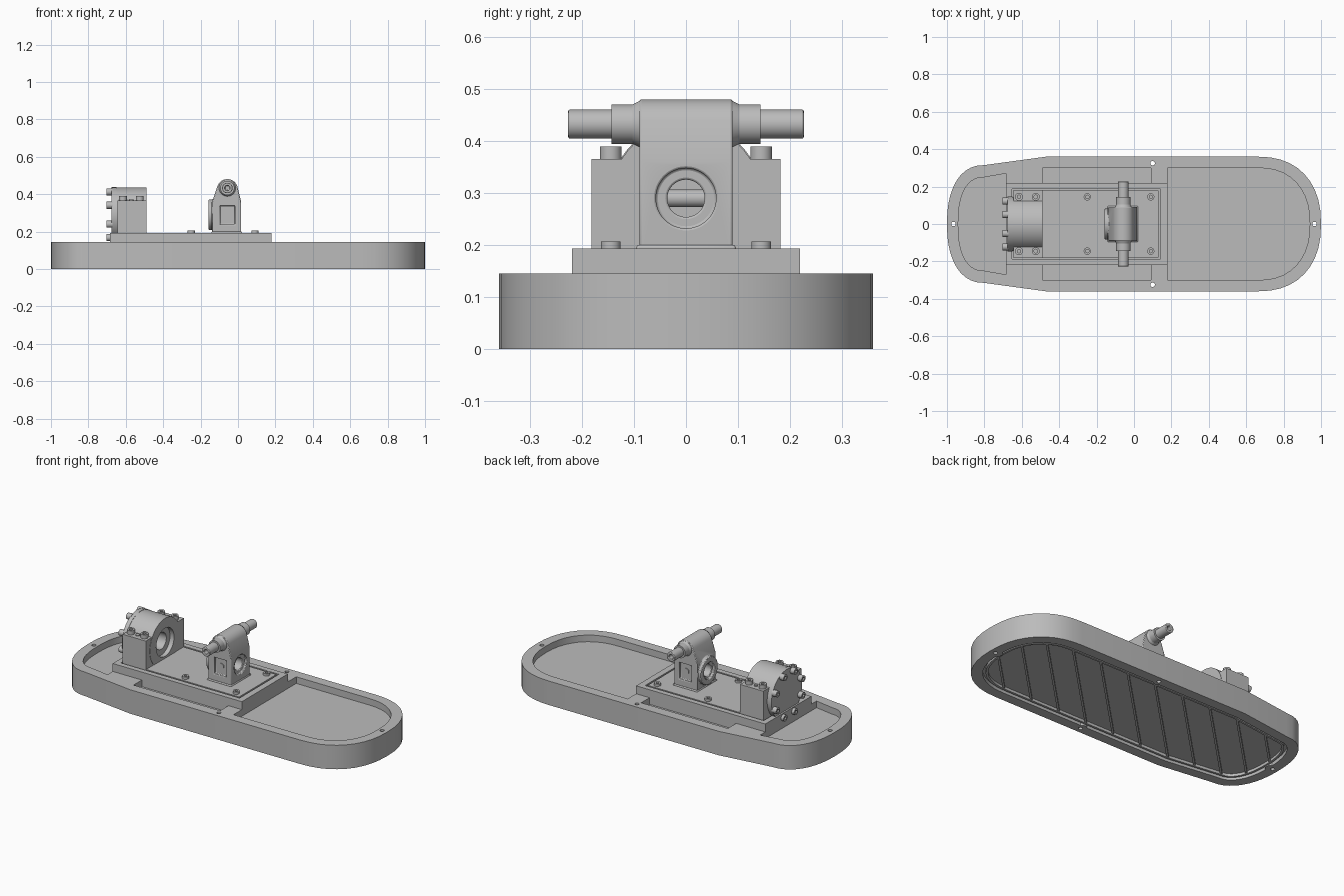
import bpy, bmesh, math
from mathutils import Matrix, Vector

old = bpy.data.objects.get("Cube")
if old:
    bpy.data.objects.remove(old, do_unlink=True)

grey = bpy.data.materials.new("machined_grey")
grey.use_nodes = True
GREY = (0.5, 0.5, 0.5, 1)
grey.diffuse_color = GREY
grey.node_tree.nodes["Principled BSDF"].inputs["Base Color"].default_value = GREY


def finish(name, bm):
    bmesh.ops.recalc_face_normals(bm, faces=bm.faces)
    me = bpy.data.meshes.new(name)
    bm.to_mesh(me)
    bm.free()
    me.materials.append(grey)
    ob = bpy.data.objects.new(name, me)
    bpy.context.collection.objects.link(ob)
    return ob


def box(name, x0, x1, y0, y1, z0, z1, turn=0):
    bm = bmesh.new()
    bmesh.ops.create_cube(bm, size=1)
    mid = Vector((x0 + x1, y0 + y1, z0 + z1)) / 2
    size = Matrix.Diagonal((x1 - x0, y1 - y0, z1 - z0, 1))
    bm.transform(Matrix.Translation(mid) @ Matrix.Rotation(turn, 4, "Z") @ size)
    return finish(name, bm)


def rod(name, axis, centre, r, a, b, sides=32, r2=None):
    """Cylinder from a to b along an axis; centre gives the other coordinates."""
    bm = bmesh.new()
    bmesh.ops.create_cone(bm, cap_ends=True, segments=sides, radius1=r,
                          radius2=r if r2 is None else r2, depth=b - a)
    turn = {"X": Matrix.Rotation(math.pi / 2, 4, "Y"),
            "Y": Matrix.Rotation(-math.pi / 2, 4, "X"), "Z": Matrix()}[axis]
    pos = Vector(centre)
    pos["XYZ".index(axis)] = (a + b) / 2
    bm.transform(Matrix.Translation(pos) @ turn)
    return finish(name, bm)


def prism(name, pts, a, b, axis="Z"):
    """Extrude a flat outline along z, or an x-z outline along y."""
    bm = bmesh.new()
    place = (lambda u, v: (u, v, a)) if axis == "Z" else (lambda u, v: (u, a, v))
    face = bm.faces.new([bm.verts.new(place(u, v)) for u, v in pts])
    out = bmesh.ops.extrude_face_region(bm, geom=[face])["geom"]
    step = (0, 0, b - a) if axis == "Z" else (0, b - a, 0)
    bmesh.ops.translate(bm, vec=step, verts=[g for g in out if isinstance(g, bmesh.types.BMVert)])
    return finish(name, bm)


def combine(ob, other, mode="DIFFERENCE"):
    mod = ob.modifiers.new("bool", "BOOLEAN")
    mod.operation, mod.object, mod.solver = mode, other, "EXACT"
    dg = bpy.context.evaluated_depsgraph_get()
    me = bpy.data.meshes.new_from_object(ob.evaluated_get(dg))
    ob.modifiers.clear()
    ob.data = me
    bpy.data.objects.remove(other, do_unlink=True)


def bevel(ob, width, segments=2):
    mod = ob.modifiers.new("bevel", "BEVEL")
    mod.width, mod.segments, mod.limit_method, mod.angle_limit = width, segments, "ANGLE", 0.8


def rounded_end(cx, a, b, n, steps=20):
    """Squarish half ellipse from y = -b to y = b; negative a bulges to -x."""
    pts = []
    for i in range(steps + 1):
        t = -math.pi / 2 + math.pi * i / steps
        c, s = max(math.cos(t), 0), math.sin(t)
        pts.append((cx + a * c ** (2 / n), math.copysign(b * abs(s) ** (2 / n), s)))
    return pts


def outline(inset):
    right = rounded_end(0.66, 0.34 - inset, 0.36 - inset, 2.3)
    left = rounded_end(-0.8, -(0.2 - inset), 0.315 - inset, 2.3)[::-1]
    side = 0.36 - inset
    return right + [(-0.47, side)] + left + [(-0.47, -side)]


# Base tray with pockets in the top
TOP, FLOOR, DECK, AXIS = 0.145, 0.105, 0.193, 0.29
base = prism("base_tray", outline(0), 0, TOP)
right_end = rounded_end(0.66, 0.28, 0.3, 2.3)
combine(base, prism("cut", right_end + [(0.18, 0.3), (0.18, -0.3)], FLOOR, 0.3))
left_end = rounded_end(-0.8, -0.14, 0.25, 2.4)[::-1]
combine(base, prism("cut", left_end + [(-0.685, -0.27), (-0.685, 0.27)], FLOOR, 0.3))
for s in (-1, 1):
    y0, y1 = sorted((s * 0.2, s * 0.3))
    combine(base, box("cut", -0.49, 0.09, y0, y1, FLOOR, 0.3))

# Underside recess, with bosses around the four fixing holes
combine(base, prism("cut", outline(0.06), -0.1, 0.022))
holes = [(0.965, 0), (-0.965, 0), (0.1, 0.325), (0.1, -0.325)]
for x, y in holes:
    combine(base, rod("boss", "Z", (x * 0.985, y * 0.985, 0), 0.03, 0.0, 0.03), "UNION")
    combine(base, rod("cut", "Z", (x, y, 0), 0.012, -0.1, 0.3, 16))

# Lip inside the recess and diagonal ribs
lip = prism("underside_lip", outline(0.075), 0.006, 0.03)
combine(lip, prism("cut", outline(0.088), -0.1, 0.1))
ribs = None
for i in range(11):
    x = -0.95 + i * 0.19
    rib = box("underside_ribs", x - 0.6, x + 0.6, -0.006, 0.006, 0.01, 0.03, math.pi / 4)
    combine(rib, prism("trim", outline(0.08), -0.1, 0.1), "INTERSECT")

# Deck plate with a border groove
plate = box("deck_plate", -0.685, 0.18, -0.22, 0.22, 0.1, DECK)
groove = box("cut", -0.652, 0.142, -0.188, 0.188, DECK - 0.01, 0.25)
combine(groove, box("core", -0.642, 0.132, -0.178, 0.178, 0.1, 0.3))
combine(plate, groove)


def screw(name, axis, centre, r, a, b, socket_end):
    """Socket head screw with a hollow in one end."""
    ob = rod(name, axis, centre, r, a, b, 20)
    depth = (b - a) * 0.45
    lo, hi = (b - depth, b + 0.1) if socket_end > 0 else (a - 0.1, a + depth)
    combine(ob, rod("cut", axis, centre, r * 0.5, lo, hi, 6))


for s in (-1, 1):
    for x in (-0.25, 0.09):
        screw("deck_screw", "Z", (x, s * 0.145, 0), 0.019, DECK - 0.01, 0.207, 1)

# Bearing block: square feet with a round housing through them
block = box("bearing_block", -0.645, -0.49, -0.182, 0.182, DECK - 0.01, 0.366)
combine(block, rod("barrel", "X", (0, 0, AXIS), 0.145, -0.655, -0.488, 64), "UNION")
combine(block, box("cut", -0.8, -0.3, -0.3, 0.3, 0.0, DECK - 0.002))
combine(block, rod("cut", "X", (0, 0, AXIS), 0.085, -0.515, -0.3, 48))
combine(block, rod("cut", "X", (0, 0, AXIS), 0.05, -0.8, -0.3, 48))
combine(block, rod("cut", "X", (0, 0, AXIS), 0.085, -0.8, -0.62, 48))
for s in (-1, 1):
    for x in (-0.615, -0.525):
        screw("block_screw", "Z", (x, s * 0.145, 0), 0.021, 0.36, 0.39, 1)
    rod("block_dowel", "Z", (-0.57, s * 0.145, 0), 0.012, 0.36, 0.371, 16)

# Bearing end cap with a ring of eight screws
cap = rod("bearing_cap", "X", (0, 0, AXIS), 0.147, -0.675, -0.65, 64)
combine(cap, rod("cut", "X", (0, 0, AXIS), 0.088, -0.8, -0.5, 48))
for i in range(8):
    t = math.pi * (i + 0.5) / 4
    pos = (0, 0.132 * math.cos(t), AXIS + 0.132 * math.sin(t))
    screw("cap_screw", "X", pos, 0.019, -0.702, -0.67, -1)

# Upright bracket with a rounded top
PX, PZ = -0.057, 0.425
arc = [(PX + 0.056 * math.cos(math.radians(t)), PZ + 0.056 * math.sin(math.radians(t)))
       for t in range(15, 166, 10)]
profile = [(-0.138, 0.18), (0.017, 0.18), (0.017, 0.36)] + arc + [(-0.138, 0.36)]
bracket = prism("upright_bracket", profile, -0.09, 0.09, "Y")
for s in (-1, 1):
    y0, y1 = sorted((s * 0.075, s * 0.2))
    combine(bracket, box("cut", -0.097, -0.017, y0, y1, 0.238, 0.338))
combine(bracket, rod("flange", "X", (0, 0, AXIS), 0.082, -0.157, -0.13, 48), "UNION")
combine(bracket, rod("cut", "X", (0, 0, AXIS), 0.058, 0.005, 0.1, 48))
combine(bracket, rod("cut", "X", (0, 0, AXIS), 0.05, -0.3, -0.145, 48))
combine(bracket, rod("cut", "X", (0, 0, AXIS), 0.036, -0.3, 0.1, 48))
bevel(bracket, 0.004)
foot = box("bracket_foot", -0.142, 0.021, -0.096, 0.096, DECK - 0.01, 0.2)
bevel(foot, 0.005)

# Cross pin through the bracket bore
cross = rod("cross_pin", "Y", (PX, 0, AXIS), 0.017, -0.08, 0.08, 24)

# Trunnion bosses and pins on both sides
for s in (-1, 1):
    def side(name, r, a, b, near=None):
        lo, hi = sorted((s * a, s * b))
        r_in = r if near is None else near
        return rod(name, "Y", (PX, 0, 0.433), r if s < 0 else r_in, lo, hi, 40,
                   r_in if s < 0 else r)
    side("trunnion_fillet", 0.038, 0.085, 0.103, 0.047)
    side("trunnion_boss", 0.038, 0.08, 0.144)
    pin = side("trunnion_pin", 0.028, 0.14, 0.227)
    combine(pin, side("cut", 0.013, 0.19, 0.3))
    bevel(pin, 0.003)

# Smooth the round surfaces and keep crisp edges
bpy.ops.object.select_all(action="DESELECT")
for ob in bpy.context.scene.objects:
    if ob.type == "MESH":
        ob.select_set(True)
        bpy.context.view_layer.objects.active = ob
bpy.ops.object.shade_smooth_by_angle(angle=math.radians(30))
